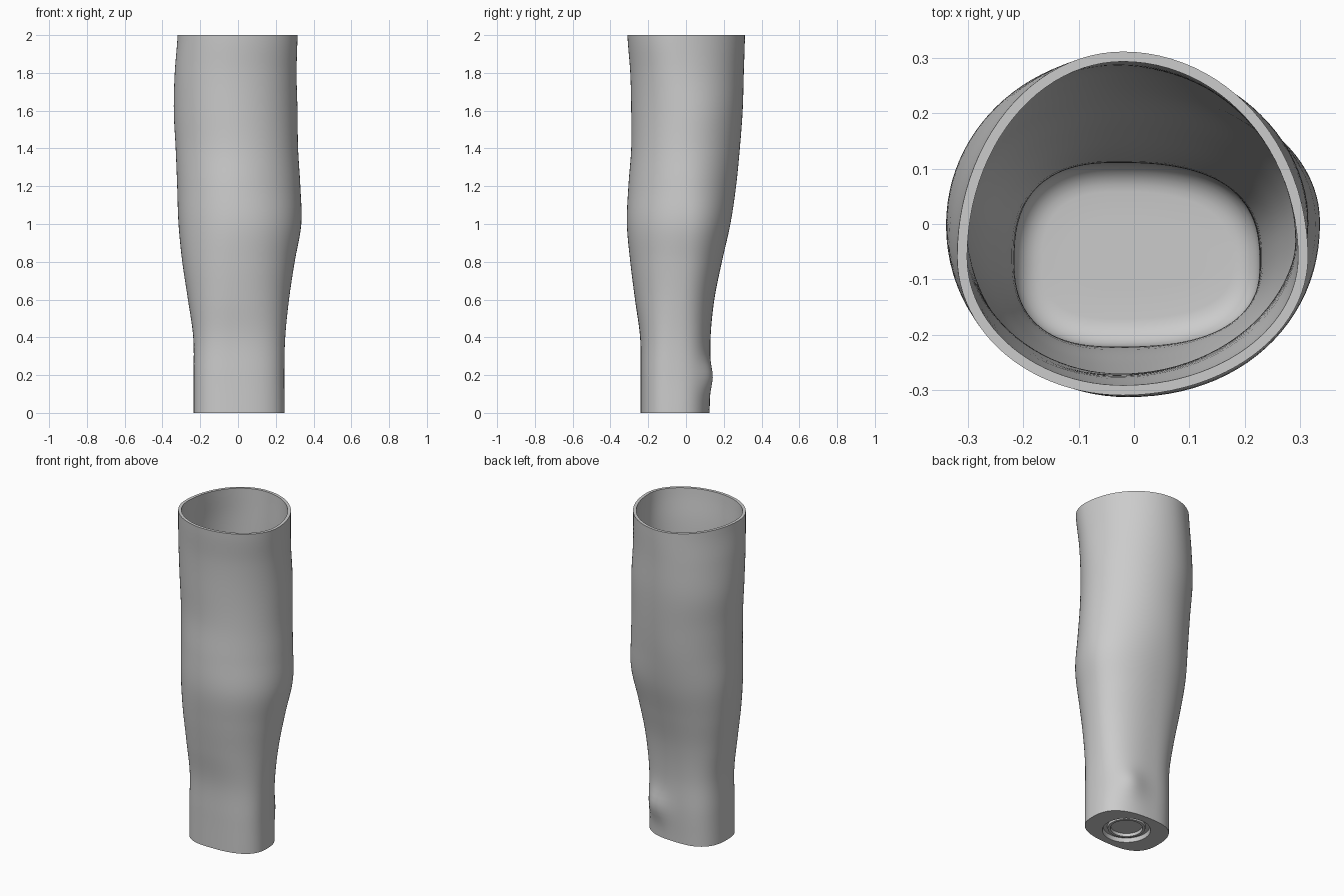
import bpy, bmesh
from math import sin, cos, pi, exp, copysign
from mathutils import Vector

cube = bpy.data.objects.get("Cube")
if cube:
    bpy.data.objects.remove(cube, do_unlink=True)

SIDES = 96
WALL = 0.018
FLOOR = 0.06
FILLET = 0.05

# Limb sections: height, left/right/front/back limits, centre x, centre y, squareness
SECTIONS = [
    (0.0, -.235, .247, -.24, .125, -.03, -.07, 2.6),
    (0.2, -.235, .245, -.24, .13, -.03, -.07, 2.6),
    (0.4, -.237, .25, -.243, .13, -.03, -.06, 2.5),
    (0.6, -.265, .27, -.27, .15, -.03, -.04, 2.3),
    (0.8, -.295, .3, -.295, .19, -.02, -.02, 2.2),
    (1.0, -.315, .335, -.313, .235, -.01, 0, 2.1),
    (1.2, -.322, .33, -.305, .265, -.02, 0, 2),
    (1.4, -.33, .318, -.29, .285, -.02, 0, 2),
    (1.6, -.34, .315, -.29, .3, -.03, 0, 2),
    (1.8, -.335, .31, -.295, .306, -.03, -.03, 2),
    (2.0, -.32, .315, -.31, .312, -.02, -.06, 2),
]


def section_at(z):
    """Smoothly interpolate the section limits at a height."""
    step = SECTIONS[1][0]
    last = len(SECTIONS) - 1
    i = min(int(z / step + 1e-6), last - 1)
    t = z / step - i
    a, b, c, d = (SECTIONS[max(0, min(last, i + k))][1:] for k in (-1, 0, 1, 2))
    return [q + t / 2 * (r - p + t * (2*p - 5*q + 4*r - s + t * (3*(q - r) + s - p)))
            for p, q, r, s in zip(a, b, c, d)]


def ring(z, inset=0.0, height=None):
    """Rounded-square outline of the limb at a height, shrunk by inset."""
    x0, x1, y0, y1, cx, cy, n = section_at(z)
    points = []
    for k in range(SIDES):
        a = 2 * pi * k / SIDES
        u = copysign(abs(cos(a)) ** (2 / n), cos(a))
        v = copysign(abs(sin(a)) ** (2 / n), sin(a))
        rx = (x1 - cx if u > 0 else cx - x0) - inset
        ry = (y1 - cy if v > 0 else cy - y0) - inset
        points.append(Vector((cx + rx * u, cy + ry * v, z if height is None else height)))
    return points


def wrist_bump(points):
    """Raise the small wrist bone on the back left."""
    bone = Vector((.12, .11, .19))
    for p in points:
        p += Vector((.4, .9, 0)) * .027 * exp(-((p - bone).length / .085) ** 2)
    return points


def circle(radius, z):
    return [Vector((.005 + radius * cos(2 * pi * k / SIDES),
                    -.06 + radius * sin(2 * pi * k / SIDES), z)) for k in range(SIDES)]


# Inside: flat floor, rounded corner, then wall up to the rim
rings = [ring(FLOOR, .12)]
for k in range(7):
    a = k / 6 * pi / 2
    rings.append(ring(FLOOR + FILLET * (1 - cos(a)), WALL + FILLET * (1 - sin(a))))
STEPS = 48
for k in range(1, STEPS + 1):
    z = FLOOR + FILLET + (2 - FLOOR - FILLET) * k / STEPS
    rings.append(ring(z, WALL))

# Outside: rim down to the wrist
for k in range(STEPS + 16, -1, -1):
    rings.append(wrist_bump(ring(2 * k / (STEPS + 16))))

# Underside: stepped round socket with a central disc
for radius, z in ((.135, 0), (.13, .025), (.108, .025), (.105, .012), (.09, .012), (.088, .03)):
    rings.append(circle(radius, z))

bm = bmesh.new()
loops = [[bm.verts.new(p) for p in r] for r in rings]
for lower, upper in zip(loops, loops[1:]):
    for k in range(SIDES):
        j = (k + 1) % SIDES
        bm.faces.new((lower[k], lower[j], upper[j], upper[k]))
bm.faces.new(loops[0])
bm.faces.new(loops[-1])
bmesh.ops.recalc_face_normals(bm, faces=bm.faces)
mesh = bpy.data.meshes.new("forearm_shell")
bm.to_mesh(mesh)
bm.free()
shell = bpy.data.objects.new("forearm_shell", mesh)
bpy.context.collection.objects.link(shell)

# Plain grey finish
grey = bpy.data.materials.new("light_grey")
grey.use_nodes = True
colour = (.6, .6, .6, 1)
grey.diffuse_color = colour
grey.node_tree.nodes["Principled BSDF"].inputs["Base Color"].default_value = colour
mesh.materials.append(grey)

bpy.ops.object.select_all(action='DESELECT')
shell.select_set(True)
bpy.context.view_layer.objects.active = shell
bpy.ops.object.shade_smooth_by_angle(angle=pi / 5)
